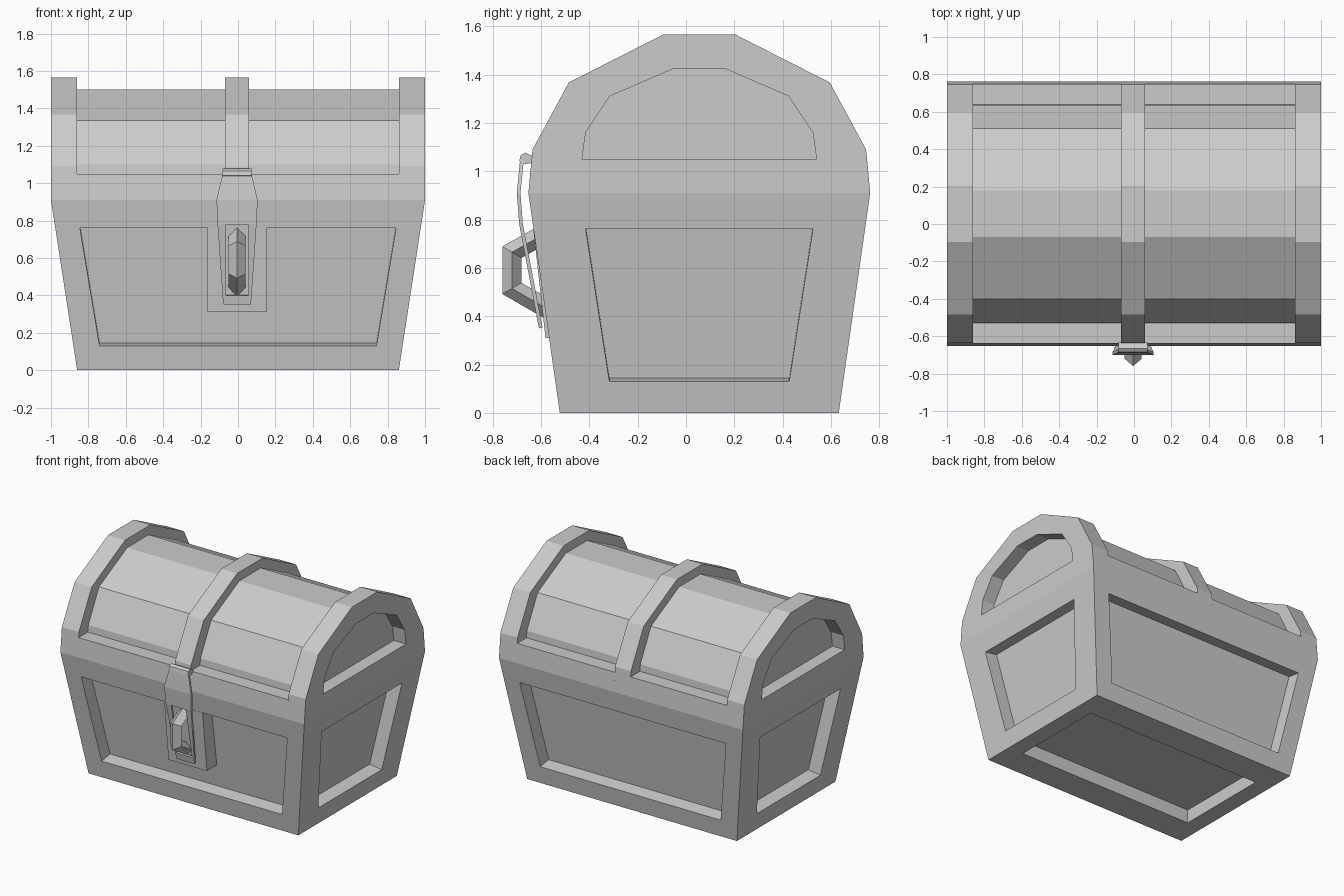
import bpy, bmesh
from mathutils import Vector

cube = bpy.data.objects.get("Cube")
if cube:
    bpy.data.objects.remove(cube, do_unlink=True)

GREY = (0.6, 0.6, 0.6, 1)
mat = bpy.data.materials.new("plain grey")
mat.use_nodes = True
mat.diffuse_color = GREY
mat.node_tree.nodes["Principled BSDF"].inputs["Base Color"].default_value = GREY

MID_Y = 0.055     # depth centre of the box
MID_X = -0.005    # centre of the clasp and middle band
SEAM = 0.91       # height where lid meets box
LEDGE = 1.05      # height of the lid's lower rim
DEPTH = 0.1       # panel recess


def finish(bm, name):
    bmesh.ops.remove_doubles(bm, verts=bm.verts, dist=0.0005)
    bmesh.ops.recalc_face_normals(bm, faces=bm.faces)
    mesh = bpy.data.meshes.new(name)
    bm.to_mesh(mesh)
    bm.free()
    mesh.materials.append(mat)
    obj = bpy.data.objects.new(name, mesh)
    bpy.context.scene.collection.objects.link(obj)
    return obj


def add_face(bm, points):
    bm.faces.new([bm.verts.new(p) for p in points])


def bridge(bm, a, b):
    n = len(a)
    for i in range(n):
        j = (i + 1) % n
        add_face(bm, (a[i], a[j], b[j], b[i]))


def recessed_face(bm, outer, inner, inward):
    """A flat frame between two outlines, with a sunken panel."""
    outer, inner = [Vector(p) for p in outer], [Vector(p) for p in inner]
    normal = (outer[1] - outer[0]).cross(outer[-1] - outer[0]).normalized()
    if normal.dot(Vector(inward)) < 0:
        normal.negate()
    floor = [p + normal * DEPTH for p in inner]
    bridge(bm, outer, inner)
    bridge(bm, inner, floor)
    add_face(bm, floor)


def prism(bm, profile, x0, x1, caps=(True, True)):
    """Extrude a (y, z) profile along x."""
    a, b = ([(x, y, z) for y, z in profile] for x in (x0, x1))
    bridge(bm, a, b)
    for ring, cap in zip((a, b), caps):
        if cap:
            add_face(bm, ring)


def mirrored(half):
    """Complete a front half profile around the depth centre."""
    return half + [(2 * MID_Y - y, z) for y, z in reversed(half)]


# Box with tapered sides and a sunken panel on each side and the bottom
def half_size(z):
    t = z / SEAM
    return 0.86 + 0.14 * t, 0.577 + 0.13 * t


def corner(sx, sy, z):
    hx, hy = half_size(z)
    return (sx * hx, MID_Y + sy * hy, z)


bm = bmesh.new()
LOW, HIGH = 0.13, 0.76
for s in (-1, 1):
    order = ((-1, 0), (1, 0), (1, SEAM), (-1, SEAM))
    # front and back
    inner = [(-0.74, LOW), (0.74, LOW), (0.845, HIGH), (-0.845, HIGH)]
    recessed_face(bm, [corner(k, s, z) for k, z in order],
                  [(x, MID_Y + s * half_size(z)[1], z) for x, z in inner], (0, -s, 0))
    # left and right
    inner = [(-0.372, LOW), (0.372, LOW), (0.47, HIGH), (-0.47, HIGH)]
    recessed_face(bm, [corner(s, k, z) for k, z in order],
                  [(s * half_size(z)[0], MID_Y + y, z) for y, z in inner], (-s, 0, 0))
quad = ((-1, -1), (1, -1), (1, 1), (-1, 1))
recessed_face(bm, [corner(x, y, 0) for x, y in quad],
              [(x * 0.735, MID_Y + y * 0.36, 0) for x, y in quad], (0, 0, 1))
add_face(bm, [corner(x, y, SEAM) for x, y in quad])
finish(bm, "chest_box")

# Lock plate standing in the front panel
front = [MID_Y - half_size(z)[1] for z in (0.31, HIGH)]
bm = bmesh.new()
prism(bm, [(front[0] - 0.015, 0.31), (front[1] - 0.001, HIGH),
           (front[1] + DEPTH + 0.02, HIGH), (front[0] + DEPTH + 0.02, 0.31)],
      -0.163, 0.152)
finish(bm, "lock_plate")

# Lid bands: outer arch
arch = mirrored([(-0.652, SEAM), (-0.635, 1.09), (-0.485, 1.367), (-0.095, 1.565)])
panel = mirrored([(-0.43, LEDGE), (-0.415, 1.16), (-0.315, 1.31), (-0.05, 1.425)])
for s, name in ((-1, "lid_right_band"), (1, "lid_left_band")):
    bm = bmesh.new()
    prism(bm, arch, s * 0.86, s, (True, False))
    recessed_face(bm, [(s, y, z) for y, z in arch],
                  [(s, y, z) for y, z in panel], (-s, 0, 0))
    finish(bm, name)
bm = bmesh.new()
prism(bm, arch, -0.07, 0.06)
finish(bm, "lid_middle_band")

# Lid bays between the bands: rim, ledge and lower arch
bay = mirrored([(-0.652, SEAM), (-0.639, LEDGE), (-0.53, LEDGE), (-0.525, 1.1),
                (-0.4, 1.335), (-0.07, 1.5)])
for x0, x1, name in ((-0.86, -0.07, "lid_right_bay"), (0.06, 0.86, "lid_left_bay")):
    bm = bmesh.new()
    prism(bm, bay, x0, x1)
    finish(bm, name)

# Hasp: a bent strap with a slot
bm = bmesh.new()
rows = [(1.06, -0.685, 0.075), (SEAM, -0.7, 0.11), (0.78, -0.69, 0.104),
        (0.4, -0.618, 0.078), (0.35, -0.608, 0.073)]
grid = [[bm.verts.new((MID_X + x, y, z)) for x in (-w, -0.06, 0.06, w)]
        for z, y, w in rows]
for r in range(len(rows) - 1):
    for c in range(3):
        if (r, c) != (2, 1):
            bm.faces.new((grid[r][c], grid[r + 1][c],
                          grid[r + 1][c + 1], grid[r][c + 1]))
hasp = finish(bm, "hasp")
if hasp.data.polygons[0].normal.y > 0:
    hasp.data.flip_normals()
thick = hasp.modifiers.new("thickness", "SOLIDIFY")
thick.thickness = 0.015
thick.offset = -1

# Hinge at the top of the hasp
bm = bmesh.new()
prism(bm, [(-0.69, 1.04), (-0.685, 1.065), (-0.665, 1.077), (-0.63, 1.06),
           (-0.63, 1.035), (-0.665, 1.03)], MID_X - 0.078, MID_X + 0.078)
finish(bm, "hasp_hinge")

# Staple: a diamond bar bent through the slot
bm = bmesh.new()
path = [Vector(p) for p in ((-0.56, 0.755), (-0.72, 0.665), (-0.72, 0.515), (-0.53, 0.405))]
R = 0.04
rings = []
for i, p in enumerate(path):
    d0 = (p - path[max(i - 1, 0)]).normalized()
    d1 = (path[min(i + 1, len(path) - 1)] - p).normalized()
    t = (d0 + d1).normalized()
    stretch = R / t.dot(d1 if d1.length else d0)
    out = Vector((t.y, -t.x)) * stretch
    rings.append([(MID_X + sx * 0.046, p.x + k * out.x, p.y + k * out.y)
                  for sx, k in ((0, 1), (1, 0), (0, -1), (-1, 0))])
for a, b in zip(rings, rings[1:]):
    bridge(bm, a, b)
add_face(bm, rings[0])
add_face(bm, rings[-1])
finish(bm, "staple")
